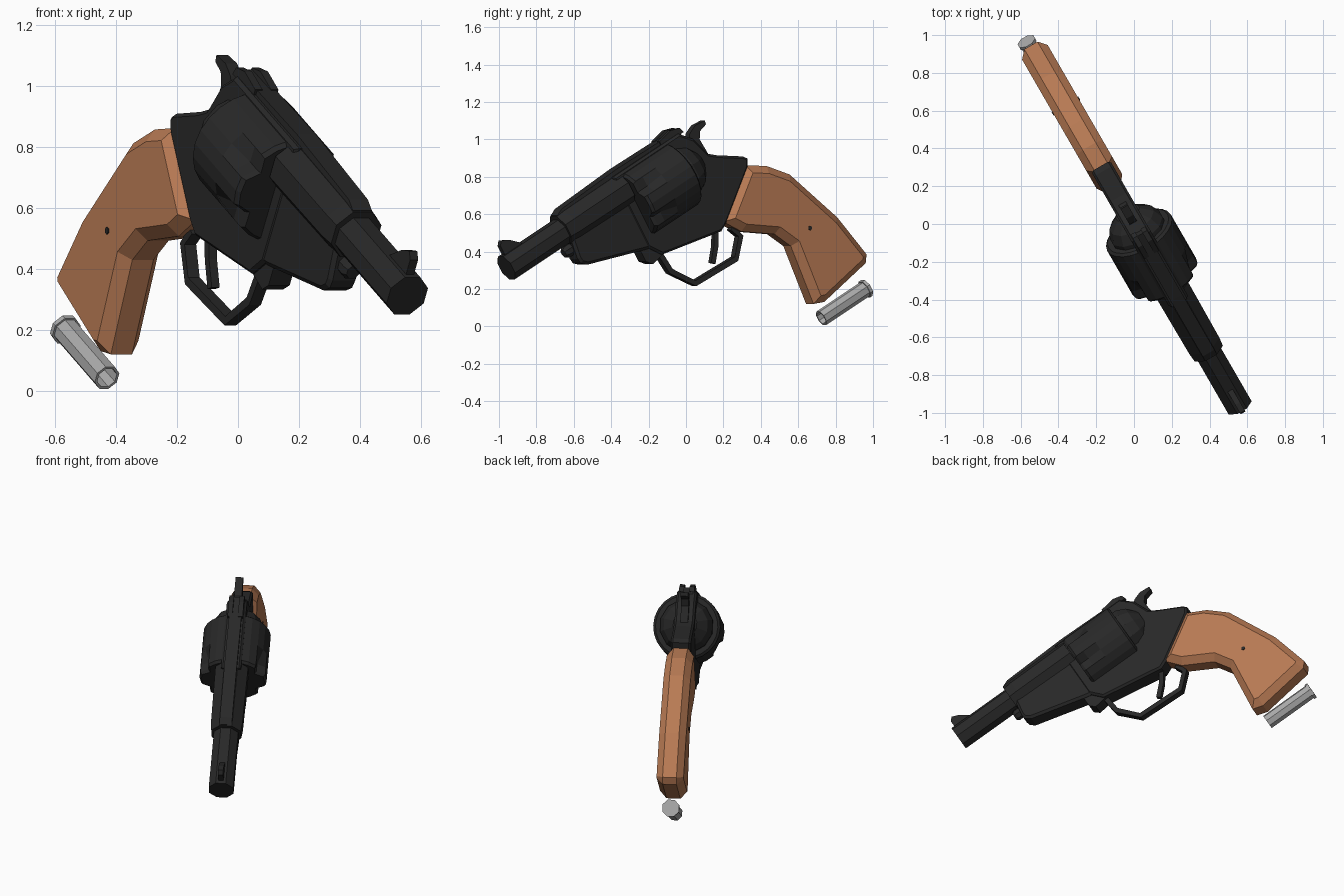
import bpy, bmesh, math
from mathutils import Matrix

if "Cube" in bpy.data.objects:
    bpy.data.objects.remove(bpy.data.objects["Cube"])

# Gun frame: local x runs along the bore, y across, z up from the bore
POSE = Matrix(((0.433, 0.866, 0.25, 0),
               (-0.75, 0.5, -0.433, 0),
               (-0.5, 0.0, 0.866, 0),
               (0, 0, 0, 1)))


def material(name, rgb):
    m = bpy.data.materials.new(name)
    m.diffuse_color = (*rgb, 1)
    m.use_nodes = True
    m.node_tree.nodes["Principled BSDF"].inputs["Base Color"].default_value = m.diffuse_color
    return m


BLACK = material("black steel", (0.021, 0.021, 0.021))
WOOD = material("brown wood", (0.48, 0.195, 0.088))
METAL = material("grey metal", (0.40, 0.40, 0.40))


def finish(name, bm, mat):
    bmesh.ops.recalc_face_normals(bm, faces=bm.faces)
    me = bpy.data.meshes.new(name)
    bm.to_mesh(me)
    bm.free()
    me.materials.append(mat)
    ob = bpy.data.objects.new(name, me)
    bpy.context.collection.objects.link(ob)
    ob.matrix_world = POSE
    return ob


def plate(name, outline, half, mat=BLACK, y=0.0, inset=0.0, depth=0.0):
    """Side profile extruded across, with optional raised chamfer on both sides."""
    bm = bmesh.new()
    low = [bm.verts.new((a, y - half, b)) for a, b in outline]
    high = [bm.verts.new((a, y + half, b)) for a, b in outline]
    n = len(outline)
    caps = [bm.faces.new(low), bm.faces.new(high[::-1])]
    for i in range(n):
        j = (i + 1) % n
        bm.faces.new((low[i], high[i], high[j], low[j]))
    bmesh.ops.recalc_face_normals(bm, faces=bm.faces)
    if inset:
        bmesh.ops.inset_individual(bm, faces=caps, thickness=inset, depth=depth,
                                   use_even_offset=True)
    return finish(name, bm, mat)


def lathe(name, rings, sides, y, z, mat=BLACK, radius=None):
    """Rings of (position, radius) around an axis along the bore."""
    bm = bmesh.new()
    loops = []
    for k, (a, r) in enumerate(rings):
        loop = []
        for i in range(sides):
            t = 2 * math.pi * (i + 0.5) / sides
            if radius:
                t = 2 * math.pi * i / sides
            q = radius(k, i, r) if radius else r
            loop.append(bm.verts.new((a, y + q * math.cos(t), z + q * math.sin(t))))
        loops.append(loop)
    for p, q in zip(loops, loops[1:]):
        for i in range(sides):
            j = (i + 1) % sides
            bm.faces.new((p[i], p[j], q[j], q[i]))
    bm.faces.new(loops[0])
    bm.faces.new(loops[-1])
    return finish(name, bm, mat)


def strip(name, path, thick, half):
    """Bent bar of constant thickness following a side-view path."""
    left, right = [], []
    for i, (a, b) in enumerate(path):
        p, q = path[max(i - 1, 0)], path[min(i + 1, len(path) - 1)]
        d = math.hypot(q[0] - p[0], q[1] - p[1])
        nx, nz = -(q[1] - p[1]) / d * thick / 2, (q[0] - p[0]) / d * thick / 2
        left.append((a + nx, b + nz))
        right.append((a - nx, b - nz))
    return plate(name, left + right[::-1], half)


def casing(name, back, y, z):
    """Hollow cartridge case with a rim at the back."""
    lathe(name, [(back, 0.052), (back + 0.018, 0.052), (back + 0.018, 0.045),
                 (back + 0.325, 0.045), (back + 0.325, 0.036), (back + 0.2, 0.034)],
          8, y, z, METAL)


# Barrel, shroud and sights
lathe("barrel", [(0.3, 0.076), (0.805, 0.076)], 8, 0, 0.825)
lathe("barrel_shroud", [(-0.03, 0.102), (0.36, 0.098), (0.415, 0.092)], 8, 0, 0.832)
plate("top_rib", [(-0.47, 0.88), (-0.47, 0.945), (-0.03, 0.953), (0.37, 0.938),
                  (0.41, 0.92), (0.41, 0.87)], 0.036)
plate("front_sight", [(0.64, 0.88), (0.665, 0.9), (0.72, 0.95), (0.765, 0.972),
                      (0.785, 0.95), (0.785, 0.88)], 0.015)
for side in (-1, 1):
    plate("rear_sight_ear", [(-0.485, 0.92), (-0.475, 0.95), (-0.42, 0.967),
                             (-0.33, 0.95), (-0.33, 0.92)], 0.014, y=side * 0.03)

# Frame and the lug under the barrel
plate("frame", [(0.02, 0.93), (-0.45, 0.93), (-0.515, 0.86), (-0.555, 0.745),
                (-0.6, 0.71), (-0.735, 0.625), (-0.755, 0.6), (-0.73, 0.56),
                (-0.47, 0.37), (-0.42, 0.345), (-0.04, 0.42), (0.02, 0.5)],
      0.046, inset=0.012, depth=0.012)
plate("under_lug", [(-0.02, 0.8), (0.4, 0.8), (0.42, 0.66), (0.415, 0.63),
                    (0.385, 0.603), (0.04, 0.495), (-0.02, 0.48)],
      0.042, inset=0.015, depth=0.012)
lathe("ejector_rod", [(0.38, 0.035), (0.445, 0.035), (0.46, 0.025)], 8, 0, 0.715)
plate("crane_block", [(-0.045, 0.52), (0.06, 0.52), (0.06, 0.435), (0.03, 0.402),
                      (-0.045, 0.415)], 0.04)

# Cylinder with six pointed flutes, and the shield behind it
def fluted(k, i, r):
    return r - 0.035 if k >= 3 and i % 4 == 2 else r

CZ = 0.73
lathe("cylinder", [(-0.372, 0.18), (-0.36, 0.194), (-0.19, 0.194), (-0.1, 0.194),
                   (-0.05, 0.194), (-0.035, 0.182)], 24, 0, CZ, radius=fluted)
lathe("recoil_shield", [(-0.5, 0.07), (-0.45, 0.13), (-0.395, 0.155), (-0.37, 0.155)],
      12, 0, CZ)

# Loaded cases and one spent case below the grip
for k in range(6):
    t = math.radians(60 * k)
    casing("loaded_case", -0.385 + 0.03 * 0.8, 0.12 * math.cos(t), CZ + 0.12 * math.sin(t))
casing("spent_case", -1.075, -0.01, -0.383)

# Hammer, trigger and guard
plate("hammer", [(-0.49, 0.74), (-0.495, 0.85), (-0.525, 0.888), (-0.575, 0.908),
                 (-0.64, 0.902), (-0.636, 0.88), (-0.588, 0.868), (-0.562, 0.83),
                 (-0.57, 0.72)], 0.022)
strip("trigger", [(-0.45, 0.43), (-0.415, 0.36), (-0.37, 0.285), (-0.307, 0.212)],
      0.028, 0.015)
strip("trigger_guard", [(-0.045, 0.43), (-0.058, 0.307), (-0.157, 0.175),
                        (-0.44, 0.163), (-0.525, 0.255), (-0.5, 0.32)], 0.03, 0.022)

# Wooden grip and its screw
plate("grip", [(-0.728, 0.575), (-0.84, 0.505), (-0.94, 0.395), (-1.08, 0.05),
               (-1.138, -0.212), (-1.11, -0.25), (-0.785, -0.302), (-0.722, -0.278),
               (-0.755, 0.06), (-0.7, 0.165), (-0.53, 0.28), (-0.46, 0.38)],
      0.04, WOOD, inset=0.04, depth=0.038)
plate("grip_screw", [(-0.887 + 0.012 * math.cos(k * math.pi / 3),
                      0.095 + 0.012 * math.sin(k * math.pi / 3)) for k in range(6)], 0.082)
